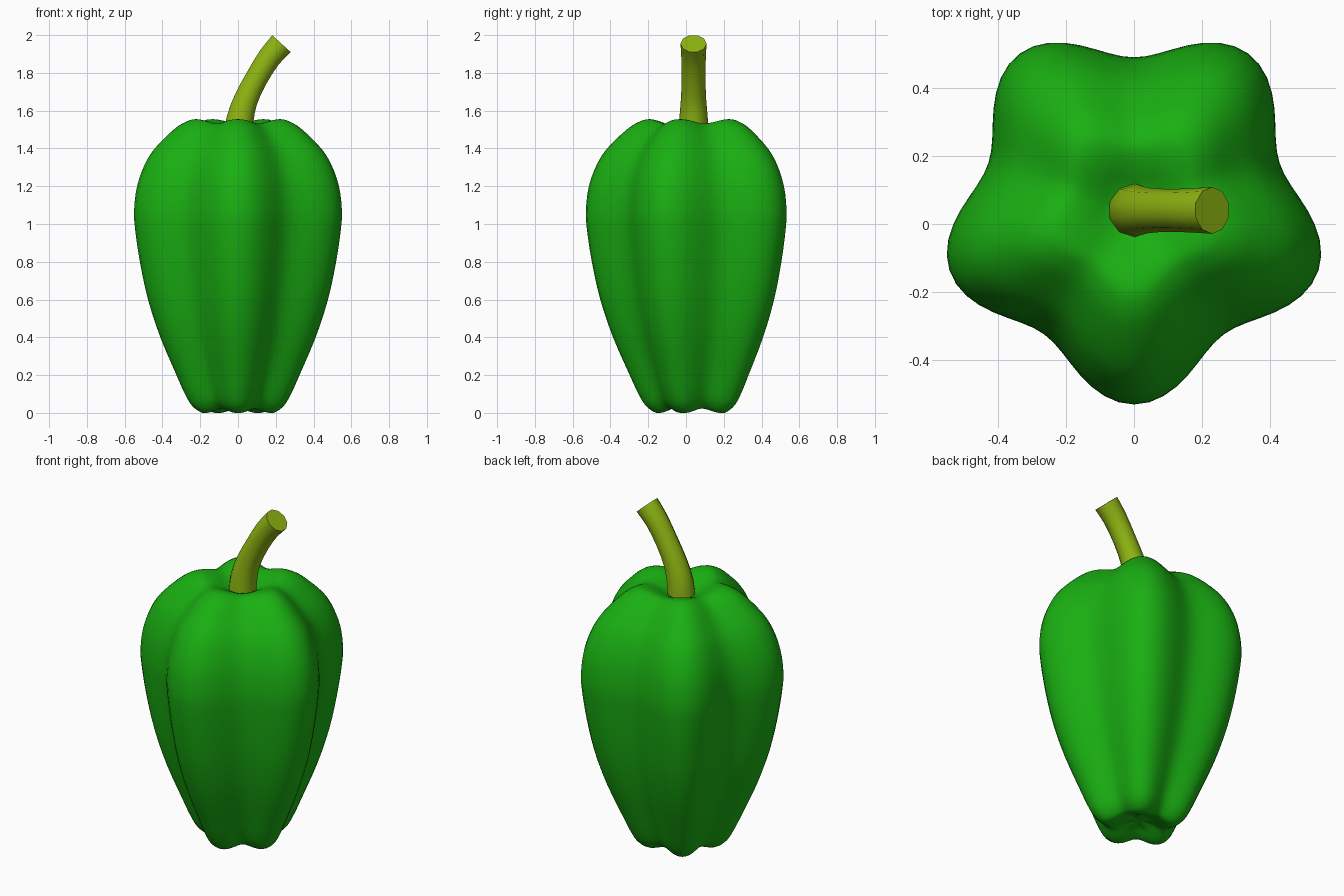
import bpy, bmesh
from math import sin, cos, pi, radians
from mathutils import Vector

if "Cube" in bpy.data.objects:
    bpy.data.objects.remove(bpy.data.objects["Cube"])

CY = 0.04   # the pepper axis sits slightly behind the bounding-box centre


def smooth_path(points, steps):
    """Catmull-Rom interpolation through points of any dimension."""
    pts = [Vector(p) for p in points]
    pts = [2 * pts[0] - pts[1]] + pts + [2 * pts[-1] - pts[-2]]
    out = []
    for a, b, c, d in zip(pts, pts[1:], pts[2:], pts[3:]):
        for i in range(steps):
            t = i / steps
            out.append(0.5 * (2 * b + (c - a) * t + (2 * a - 5 * b + 4 * c - d) * t * t
                              + (3 * b - a - 3 * c + d) * t ** 3))
    return out + [pts[-2]]


def skin(name, rings, color, angle):
    """Loft closed rings of points, cap both ends, smooth and colour."""
    bm = bmesh.new()
    loops = [[bm.verts.new(p) for p in ring] for ring in rings]
    n = len(loops[0])
    for lo, hi in zip(loops, loops[1:]):
        for i in range(n):
            j = (i + 1) % n
            bm.faces.new((lo[i], lo[j], hi[j], hi[i]))
    bm.faces.new(loops[0][::-1])
    bm.faces.new(loops[-1])
    bmesh.ops.recalc_face_normals(bm, faces=bm.faces)
    mesh = bpy.data.meshes.new(name)
    bm.to_mesh(mesh)
    bm.free()
    obj = bpy.data.objects.new(name, mesh)
    bpy.context.collection.objects.link(obj)
    mat = bpy.data.materials.new(name + "_color")
    mat.diffuse_color = color
    mat.use_nodes = True
    mat.node_tree.nodes["Principled BSDF"].inputs["Base Color"].default_value = mat.diffuse_color
    mesh.materials.append(mat)
    bpy.ops.object.select_all(action='DESELECT')
    obj.select_set(True)
    bpy.context.view_layer.objects.active = obj
    bpy.ops.object.shade_smooth_by_angle(angle=radians(angle))
    return obj


# Pepper body: half-width profile swept round a five-lobed section
profile = [(0.01, 0.05), (0.08, 0.035), (0.14, 0.008), (0.19, 0.0), (0.245, 0.04),
           (0.285, 0.11), (0.325, 0.2), (0.41, 0.4), (0.475, 0.6), (0.518, 0.8),
           (0.544, 0.98), (0.548, 1.08), (0.533, 1.2), (0.495, 1.31), (0.44, 1.4),
           (0.34, 1.5), (0.275, 1.542), (0.22, 1.555), (0.15, 1.535),
           (0.08, 1.495), (0.01, 1.47)]
SEG = 80
body = []
for w, z in smooth_path(profile, 3):
    ring = []
    for i in range(SEG):
        a = 2 * pi * i / SEG
        lobe = cos(5 * (a + pi / 2))
        r = w * 0.93 * (1 + 0.118 * lobe)
        # valleys pinch slightly at the shoulder and at the foot
        mid = 0.78
        squash = 0.012 * (1 - lobe) * min(1, w / 0.15) * ((z - mid) / mid) ** 3
        ring.append((r * cos(a), CY + r * sin(a), max(0, z - squash)))
    body.append(ring)
skin("pepper_body", body, (0.01, 0.43, 0.006, 1), 80)

# Stem: ten-sided bent tube with flat cut tip; points are x, z, radius
path = smooth_path([(0.0, 1.44, 0.08), (0.01, 1.55, 0.076), (0.042, 1.66, 0.067),
                    (0.1, 1.775, 0.063), (0.165, 1.88, 0.065), (0.23, 1.955, 0.069)], 2)
stem = []
for i, p in enumerate(path):
    d = path[min(i + 1, len(path) - 1)] - path[max(i - 1, 0)]
    d = Vector((d.x, d.y)).normalized()
    ring = []
    for k in range(10):
        a = 2 * pi * k / 10
        s, c = p.z * cos(a), p.z * sin(a)
        ring.append((p.x + d.y * c, CY + s, p.y - d.x * c))
    stem.append(ring)
skin("stem", stem, (0.27, 0.46, 0.006, 1), 45)
